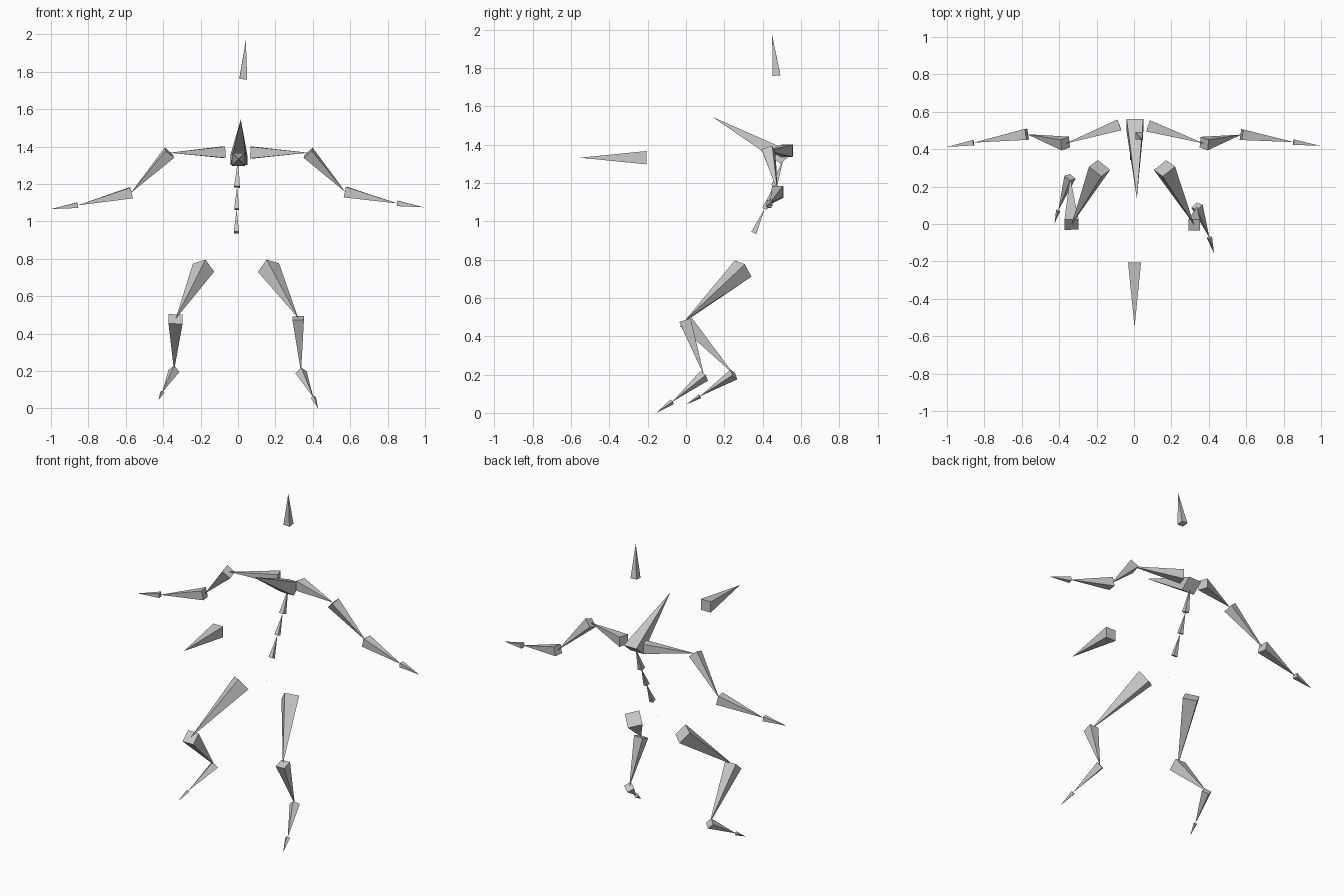
import bpy, bmesh
from mathutils import Vector

if "Cube" in bpy.data.objects:
    bpy.data.objects.remove(bpy.data.objects["Cube"], do_unlink=True)

grey = bpy.data.materials.new("plain_grey")
grey.use_nodes = True
colour = (0.58, 0.58, 0.58, 1)
grey.diffuse_color = colour
grey.node_tree.nodes["Principled BSDF"].inputs["Base Color"].default_value = colour

X, Z = (1, 0, 0), (0, 0, 1)


def bone(name, base, tip, side, facing=None):
    """Square pyramid, a fifth as wide as long, one base edge leaning to side.
    The base is square to the bone unless a facing is given."""
    base, tip, side = Vector(base), Vector(tip), Vector(side)
    axis = tip - base
    half = axis.length * 0.1
    d = Vector(facing or axis).normalized()
    u = (side - d * side.dot(d)).normalized()
    v = d.cross(u)
    bm = bmesh.new()
    ring = [bm.verts.new(base + half * (a * u + b * v))
            for a, b in ((1, 1), (-1, 1), (-1, -1), (1, -1))]
    point = bm.verts.new(tip)
    bm.faces.new(ring)
    for i in range(4):
        bm.faces.new((ring[i], ring[(i + 1) % 4], point))
    bmesh.ops.recalc_face_normals(bm, faces=bm.faces[:])
    mesh = bpy.data.meshes.new(name)
    bm.to_mesh(mesh)
    bm.free()
    mesh.materials.append(grey)
    bpy.context.collection.objects.link(bpy.data.objects.new(name, mesh))


def chain(prefix, names, joints, sides):
    """Bones running from joint to joint."""
    for i, name in enumerate(names):
        bone(prefix + name, joints[i], joints[i + 1], sides[i])


# Head, neck and free-floating front spike
bone("head", (0.028, 0.472, 1.762), (0.042, 0.45, 1.97), X)
bone("neck", (0.005, 0.527, 1.33), (0.015, 0.138, 1.545), X, (0, -0.055, 0.065))
bone("front_spike", (0.003, -0.205, 1.332), (0.003, -0.553, 1.332), X)

# Spine, with the tiny pelvis below it
chain("", ("lower_spine", "middle_spine", "upper_spine"),
      [(-0.009, 0.354, 0.94), (-0.007, 0.41, 1.065),
       (-0.005, 0.46, 1.185), (0, 0.51, 1.33)], (X, X, X))
bone("pelvis", (-0.007, 0.3, 0.813), (-0.007, 0.302, 0.818), X)

# Arms
arm = ("shoulder", "upper_arm", "forearm", "hand")
for prefix, s, joints in (
    ("left_", 1, [(0.075, 0.525, 1.368), (0.375, 0.43, 1.367), (0.575, 0.478, 1.156),
                  (0.853, 0.438, 1.096), (0.995, 0.418, 1.075)]),
    ("right_", -1, [(-0.078, 0.53, 1.37), (-0.367, 0.43, 1.367), (-0.573, 0.48, 1.152),
                    (-0.858, 0.435, 1.086), (-1, 0.412, 1.066)])):
    chain(prefix, arm, joints, (Z, (0.2 * s, 1, 0.2), Z, Z))

# Legs
leg = ("thigh", "shin", "foot", "toe")
for prefix, s, joints in (
    ("left_", 1, [(0.163, 0.298, 0.753), (0.322, -0.005, 0.483), (0.337, 0.095, 0.193),
                  (0.403, -0.072, 0.058), (0.428, -0.155, 0)]),
    ("right_", -1, [(-0.184, 0.298, 0.753), (-0.334, -0.003, 0.478), (-0.342, 0.25, 0.201),
                    (-0.405, 0.072, 0.086), (-0.425, 0.003, 0.045)])):
    foot_side = (-0.03 * s, 0.01, -0.03)
    chain(prefix, leg, joints, ((0.064 * s, 0.047, -0.021), X, foot_side, foot_side))
